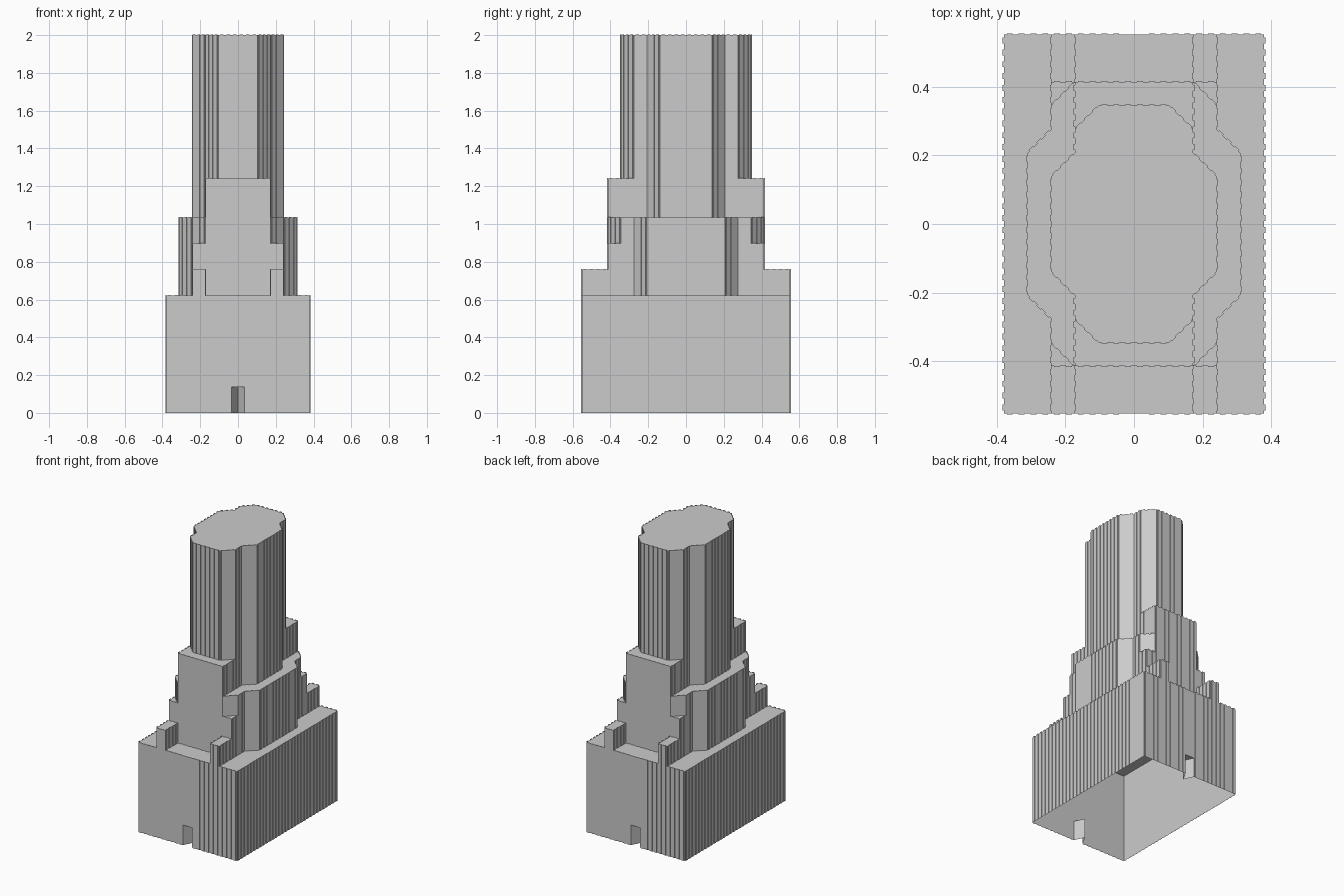
import bpy, bmesh
from mathutils import Vector

if "Cube" in bpy.data.objects:
    bpy.data.objects.remove(bpy.data.objects["Cube"])

U = 2 / 29          # building module: every size is a multiple of it
RIB_DEPTH = 0.05    # thin facade piers, in modules
RIB_WIDTH = 0.25


def add_face(bm, pts, want=None):
    """Add one face of the +x +y quarter and its three mirror images."""
    for sx in (1, -1):
        for sy in (1, -1):
            ps = [Vector((x * sx, y * sy, z)) * U for x, y, z in pts]
            if sx * sy < 0:
                ps.reverse()
            f = bm.faces.new([bm.verts.new(p) for p in ps])
            f.normal_update()
            if want and f.normal.z * want < 0:
                f.normal_flip()


def flat(bm, z, pts, want=1):
    add_face(bm, [(x, y, z) for x, y in pts], want)


def wall(bm, p, q, z0, z1):
    add_face(bm, [(*p, z0), (*q, z0), (*q, z1), (*p, z1)])


def ribs(bm, p, q, z0, z1):
    p, q = Vector(p), Vector(q)
    length = (q - p).length
    d = (q - p) / length
    n = Vector((d.y, -d.x)) * RIB_DEPTH
    count = max(1, round(length * 2))
    top = z1 + RIB_DEPTH
    for i in range(count):
        c = p + d * length * (i + 0.5) / count
        a, b = c - d * RIB_WIDTH / 2, c + d * RIB_WIDTH / 2
        wall(bm, a, a + n, z0, top)
        wall(bm, a + n, b + n, z0, top)
        wall(bm, b + n, b, z0, top)
        flat(bm, top, [a, a + n, b + n, b])


def finish(bm, name):
    bmesh.ops.remove_doubles(bm, verts=bm.verts, dist=1e-5)
    mesh = bpy.data.meshes.new(name)
    bm.to_mesh(mesh)
    bm.free()
    bpy.context.collection.objects.link(bpy.data.objects.new(name, mesh))


def part(name, walls, roofs, door=False):
    bm = bmesh.new()
    for p, q, z0, z1 in walls:
        wall(bm, p, q, z0, z1)
    for z, pts in roofs:
        flat(bm, z, pts)
    if door:  # V-shaped entrance niche at both ends
        wall(bm, (.5, 8), (0, 8), 2, 9)
        wall(bm, (.5, 8), (0, 7), 0, 2)
        flat(bm, 2, [(0, 7), (.5, 8), (0, 8)], -1)
    finish(bm, name)
    bm = bmesh.new()
    for w in walls:
        ribs(bm, *w)
    finish(bm, name + "_piers")


# Base block with corner pillars, open underneath
part("base", [
    ((5.5, 0), (5.5, 8), 0, 9),
    ((5.5, 8), (3.5, 8), 0, 9),
    ((3.5, 8), (2.5, 8), 0, 11),
    ((2.5, 8), (.5, 8), 0, 9),
    ((3.5, 6), (3.5, 8), 9, 11),
    ((2.5, 8), (2.5, 6), 9, 11),
], [
    (9, [(4.5, 0), (5.5, 0), (5.5, 8), (3.5, 8), (3.5, 4), (4.5, 3)]),
    (9, [(0, 6), (2.5, 6), (2.5, 8), (0, 8)]),
    (11, [(2.5, 6), (3.5, 6), (3.5, 8), (2.5, 8)]),
], door=True)

# Middle setbacks with chamfered corners and raised end bays
part("setback", [
    ((4.5, 0), (4.5, 3), 9, 15),
    ((4.5, 3), (3.5, 4), 9, 15),
    ((3.5, 4), (3.5, 5), 9, 15),
    ((3.5, 5), (3.5, 6), 9, 13),
    ((3.5, 6), (2.5, 6), 11, 13),
    ((3.5, 5), (2.5, 6), 13, 15),
    ((2.5, 6), (0, 6), 9, 18),
    ((2.5, 3), (2.5, 6), 15, 18),
], [
    (13, [(3.5, 5), (3.5, 6), (2.5, 6)]),
    (15, [(3.5, 0), (4.5, 0), (4.5, 3), (3.5, 4), (3.5, 5), (2.5, 6), (2.5, 3), (3.5, 2)]),
    (18, [(0, 5), (1.5, 5), (2.5, 4), (2.5, 6), (0, 6)]),
])

# Main tower shaft
part("tower", [
    ((3.5, 0), (3.5, 2), 15, 29),
    ((3.5, 2), (2.5, 3), 15, 29),
    ((2.5, 3), (2.5, 4), 18, 29),
    ((2.5, 4), (1.5, 5), 18, 29),
    ((1.5, 5), (0, 5), 18, 29),
], [
    (29, [(0, 0), (3.5, 0), (3.5, 2), (2.5, 3), (2.5, 4), (1.5, 5), (0, 5)]),
])
